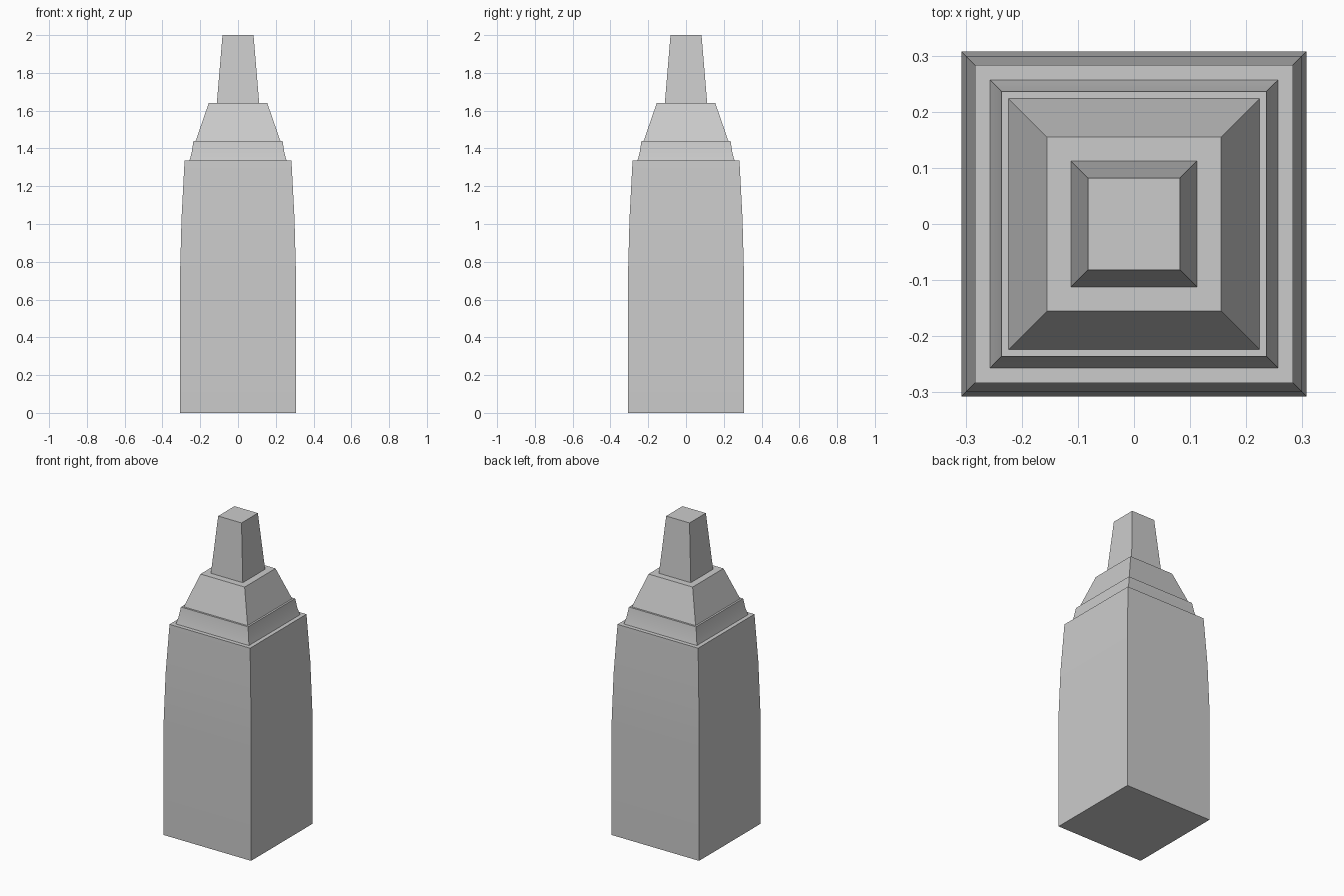
import bpy
import bmesh
import math

cube = bpy.data.objects.get("Cube")
if cube:
    bpy.data.objects.remove(cube, do_unlink=True)

grey = bpy.data.materials.new("light_grey")
GREY = (0.6, 0.6, 0.6, 1.0)
grey.use_nodes = True
grey.diffuse_color = GREY
grey.node_tree.nodes["Principled BSDF"].inputs["Base Color"].default_value = GREY


def square_tier(name, profile):
    """Closed square tier from (half width, height) pairs, bottom to top."""
    bm = bmesh.new()
    rings = [[bm.verts.new((sx * w, sy * w, z))
              for sx, sy in ((-1, -1), (1, -1), (1, 1), (-1, 1))]
             for w, z in profile]
    for low, high in zip(rings, rings[1:]):
        for i in range(4):
            j = (i + 1) % 4
            bm.faces.new((low[i], low[j], high[j], high[i]))
    bm.faces.new(rings[0][::-1])
    bm.faces.new(rings[-1])
    mesh = bpy.data.meshes.new(name)
    bm.to_mesh(mesh)
    bm.free()
    mesh.materials.append(grey)
    obj = bpy.data.objects.new(name, mesh)
    bpy.context.collection.objects.link(obj)
    bpy.ops.object.select_all(action="DESELECT")
    obj.select_set(True)
    bpy.context.view_layer.objects.active = obj
    bpy.ops.object.shade_smooth_by_angle(angle=math.radians(30))
    return obj


# Tall body, straight below and gently tapering above
square_tier("body", [(0.307, 0), (0.307, 0.73), (0.299, 1.03), (0.283, 1.335)])
# Flared collar around the neck
square_tier("collar", [(0.257, 1.335), (0.246, 1.375), (0.236, 1.44)])
# Sloping shoulder
square_tier("shoulder", [(0.224, 1.44), (0.155, 1.64)])
# Narrow tapered tip
square_tier("tip", [(0.112, 1.64), (0.082, 2.0)])
